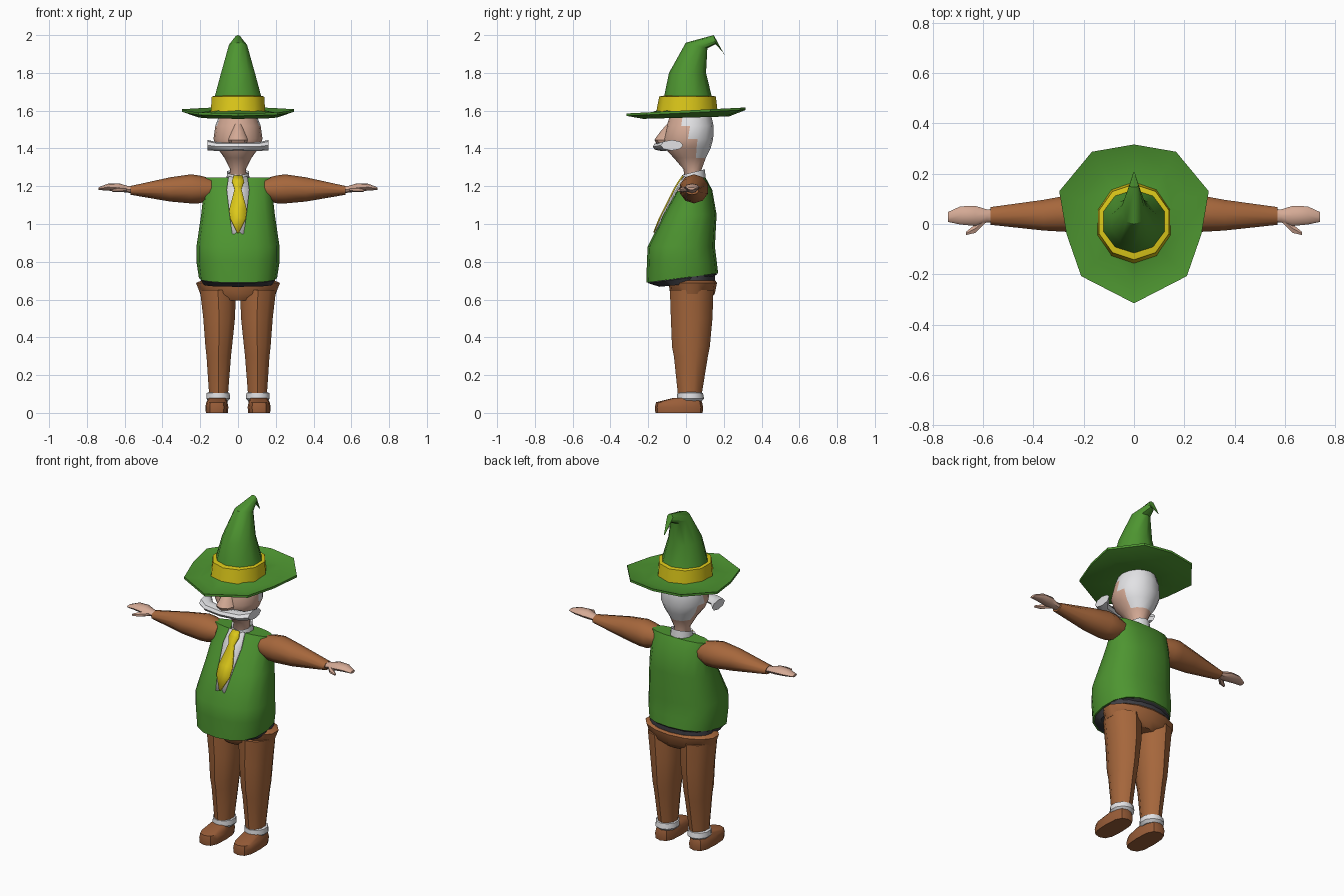
import bpy, bmesh, math


def mat(name, r, g, b):
    m = bpy.data.materials.new(name)
    m.diffuse_color = (r, g, b, 1)
    return m


GREEN = mat("leaf_green", 0.075, 0.30, 0.03)
YELLOW = mat("yellow", 0.72, 0.58, 0.01)
BROWN = mat("brown_cloth", 0.38, 0.135, 0.045)
SKIN = mat("skin", 0.66, 0.40, 0.30)
WHITE = mat("white", 0.76, 0.76, 0.78)
DARK = mat("dark_grey", 0.05, 0.05, 0.06)
SHOE = mat("shoe_brown", 0.32, 0.11, 0.04)


def skin(name, loops, material, mirror=False, caps=True):
    """Join a stack of equal-length point loops into a surface."""
    bm = bmesh.new()
    rows = [[bm.verts.new(p) for p in loop] for loop in loops]
    n = len(rows[0])
    for a, b in zip(rows, rows[1:]):
        for i in range(n):
            j = (i + 1) % n
            bm.faces.new((a[i], a[j], b[j], b[i]))
    if caps:
        bm.faces.new(rows[0])
        bm.faces.new(rows[-1])
    bmesh.ops.recalc_face_normals(bm, faces=bm.faces)
    return finish(name, bm, material, mirror)


def finish(name, bm, material, mirror=False):
    me = bpy.data.meshes.new(name)
    bm.to_mesh(me)
    bm.free()
    ob = bpy.data.objects.new(name, me)
    bpy.context.collection.objects.link(ob)
    me.materials.append(material)
    if mirror:
        ob.modifiers.new("mirror", 'MIRROR')
    return ob


def sgnpow(v, e):
    return math.copysign(abs(v) ** e, v)


def loft(name, rings, material, n=12, axis='z', power=2.0, mirror=False, caps=True):
    """Rings are (x, y, z, radius_a, radius_b[, slope]); slope tips the ring along y."""
    loops = []
    for x, y, z, a, b, *t in rings:
        slope = t[0] if t else 0
        loop = []
        for i in range(n):
            ang = 2 * math.pi * i / n - math.pi / 2
            u = a * sgnpow(math.cos(ang), 2 / power)
            v = b * sgnpow(math.sin(ang), 2 / power)
            loop.append((x + u, y + v, z + slope * v) if axis == 'z' else (x, y + u, z + v))
        loops.append(loop)
    return skin(name, loops, material, mirror, caps)


def plate(name, rows, material):
    """Thin front panel, rows are (half_width, y, z)."""
    bm = bmesh.new()
    vs = [(bm.verts.new((-w, y, z)), bm.verts.new((w, y, z))) for w, y, z in rows]
    for (a, b), (c, d) in zip(vs, vs[1:]):
        bm.faces.new((a, c, d, b))
    ob = finish(name, bm, material)
    s = ob.modifiers.new("thickness", 'SOLIDIFY')
    s.thickness, s.offset = 0.008, 0
    return ob


# Hat brim: pointed front outline, slightly dished
half = [(0, -0.315), (0.21, -0.207), (0.268, -0.04), (0.297, 0.13), (0.167, 0.287), (0, 0.316)]
outline = half + [(-x, y) for x, y in half[-2:0:-1]]


def brim_loop(s, z, slope):
    return [(x * s, y * s, z + slope * y) for x, y in outline]


skin("hat_brim", [brim_loop(0.5, 1.60, 0), brim_loop(0.74, 1.582, 0.03), brim_loop(1, 1.601, 0.05),
                  brim_loop(1, 1.588, 0.05), brim_loop(0.72, 1.563, 0.02), brim_loop(0.45, 1.567, 0)], GREEN)
# Hat cone with bent tip, and band
loft("hat_cone", [(0, 0.01, 1.60, 0.14, 0.145), (0, 0.01, 1.68, 0.128, 0.125),
                  (0, 0.008, 1.80, 0.094, 0.098), (0, 0.056, 1.945, 0.05, 0.057, -0.26),
                  (0, 0.152, 1.976, 0.02, 0.005, -4.8), (0, 0.204, 1.897, 0.003, 0.002)], GREEN, n=10)
loft("hat_band", [(0, 0.005, 1.59, 0.152, 0.163), (0, 0.008, 1.675, 0.146, 0.15),
                  (0, 0.008, 1.68, 0.12, 0.12)], YELLOW, n=10)

# Head, with hair on the back and crown
head = loft("head", [(0, 0.04, 1.20, 0.05, 0.045), (0, 0.035, 1.29, 0.042, 0.048),
                     (0, 0.02, 1.35, 0.072, 0.085), (0, 0.01, 1.40, 0.108, 0.12),
                     (0, 0.01, 1.45, 0.13, 0.134), (0, 0.022, 1.52, 0.12, 0.124),
                     (0, 0.025, 1.59, 0.092, 0.105)], SKIN, n=16)
head.data.materials.append(WHITE)
for f in head.data.polygons:
    c = f.center
    if c.z > 1.33 and c.y > (0.0 if c.z > 1.47 else 0.05):
        f.material_index = 1

# Nose
loft("nose", [(0, -0.11, 1.415, 0.04, 0.04), (0, -0.115, 1.445, 0.052, 0.053),
              (0, -0.1, 1.49, 0.035, 0.035), (0, -0.085, 1.53, 0.02, 0.015)], SKIN, n=8)

# Moustache
arc = [(0, -0.142, 1.41, 0.034, 0.022), (0.11, -0.12, 1.41, 0.042, 0.023), (0.162, -0.075, 1.417, 0.06, 0.028)]
loft("moustache", [(-x, *r) for x, *r in arc[:0:-1]] + arc, WHITE, n=8, axis='x')

# Vest with big belly
loft("vest", [(0, -0.02, 0.714, 0.207, 0.19, 0.13), (0, -0.022, 0.80, 0.22, 0.185),
              (0, -0.025, 0.88, 0.22, 0.178), (0, 0.022, 1.05, 0.195, 0.14),
              (0, 0.047, 1.18, 0.18, 0.092), (0, 0.052, 1.245, 0.18, 0.052)], GREEN, n=16, power=2.4)
loft("vest_lining", [(0, -0.015, 0.68, 0.185, 0.125, 0.1), (0, -0.018, 0.711, 0.2, 0.183, 0.13),
                     (0, -0.018, 0.75, 0.18, 0.16)], DARK, n=16, power=2.4)
loft("belt", [(0, 0.038, 0.67, 0.195, 0.115), (0, 0.038, 0.75, 0.195, 0.115)], DARK, n=16)

# Shirt front, tie and collar
plate("shirt_front", [(0.05, -0.006, 1.25), (0.06, -0.052, 1.18), (0.045, -0.123, 1.05), (0.03, -0.164, 0.945)], WHITE)
plate("tie", [(0.022, -0.016, 1.255), (0.032, -0.038, 1.225), (0.018, -0.062, 1.185), (0.045, -0.115, 1.08),
              (0.042, -0.14, 1.03), (0.004, -0.17, 0.955)], YELLOW)
loft("collar", [(0, 0.04, 1.20, 0.068, 0.068), (0, 0.04, 1.275, 0.06, 0.06, 0.25),
                (0, 0.04, 1.268, 0.05, 0.052, 0.25)], WHITE, n=10, caps=False)

# Sleeves, hands and thumbs
loft("sleeve", [(0.14, 0.045, 1.185, 0.06, 0.055), (0.2, 0.045, 1.183, 0.075, 0.073),
                (0.25, 0.042, 1.186, 0.078, 0.077), (0.36, 0.035, 1.183, 0.064, 0.064),
                (0.57, 0.032, 1.178, 0.037, 0.023)], BROWN, n=10, axis='x', mirror=True)
loft("hand", [(0.55, 0.032, 1.18, 0.028, 0.018), (0.585, 0.032, 1.184, 0.026, 0.018),
              (0.63, 0.032, 1.193, 0.04, 0.022), (0.69, 0.034, 1.195, 0.036, 0.018),
              (0.738, 0.028, 1.187, 0.02, 0.007)], SKIN, n=8, axis='x', mirror=True)
loft("thumb", [(0.59, 0.018, 1.183, 0.014, 0.012), (0.63, -0.018, 1.182, 0.02, 0.014),
               (0.668, -0.038, 1.178, 0.007, 0.007)], SKIN, n=6, axis='x', mirror=True)

# Trousers: waist fold and legs
loft("trouser_waist", [(0, 0.036, 0.70, 0.2, 0.12), (0, 0.036, 0.688, 0.228, 0.128),
                       (0, 0.034, 0.63, 0.205, 0.118), (0, 0.03, 0.595, 0.12, 0.09)], BROWN, n=14)
loft("trouser_leg", [(0.106, 0.03, 0.65, 0.1, 0.115), (0.1, 0.03, 0.5, 0.088, 0.11),
                     (0.102, 0.026, 0.35, 0.074, 0.1), (0.102, 0.026, 0.30, 0.068, 0.09),
                     (0.103, 0.02, 0.09, 0.052, 0.062)], BROWN, n=10, mirror=True)

# Sock cuffs and shoes
loft("sock_cuff", [(0.105, 0.022, 0.06, 0.052, 0.058), (0.105, 0.024, 0.075, 0.066, 0.072),
                   (0.105, 0.022, 0.105, 0.064, 0.068), (0.105, 0.022, 0.112, 0.045, 0.05)],
     WHITE, n=10, mirror=True)
loft("shoe", [(0.112, -0.037, 0, 0.058, 0.125), (0.112, -0.037, 0.03, 0.061, 0.128),
              (0.112, -0.037, 0.056, 0.056, 0.122), (0.108, 0.005, 0.08, 0.045, 0.07)],
     SHOE, n=12, power=2.8, mirror=True)

# Smooth shading that keeps hard edges
for ob in bpy.data.objects:
    ob.select_set(True)
    bpy.context.view_layer.objects.active = ob
bpy.ops.object.shade_smooth_by_angle(angle=math.radians(40))
